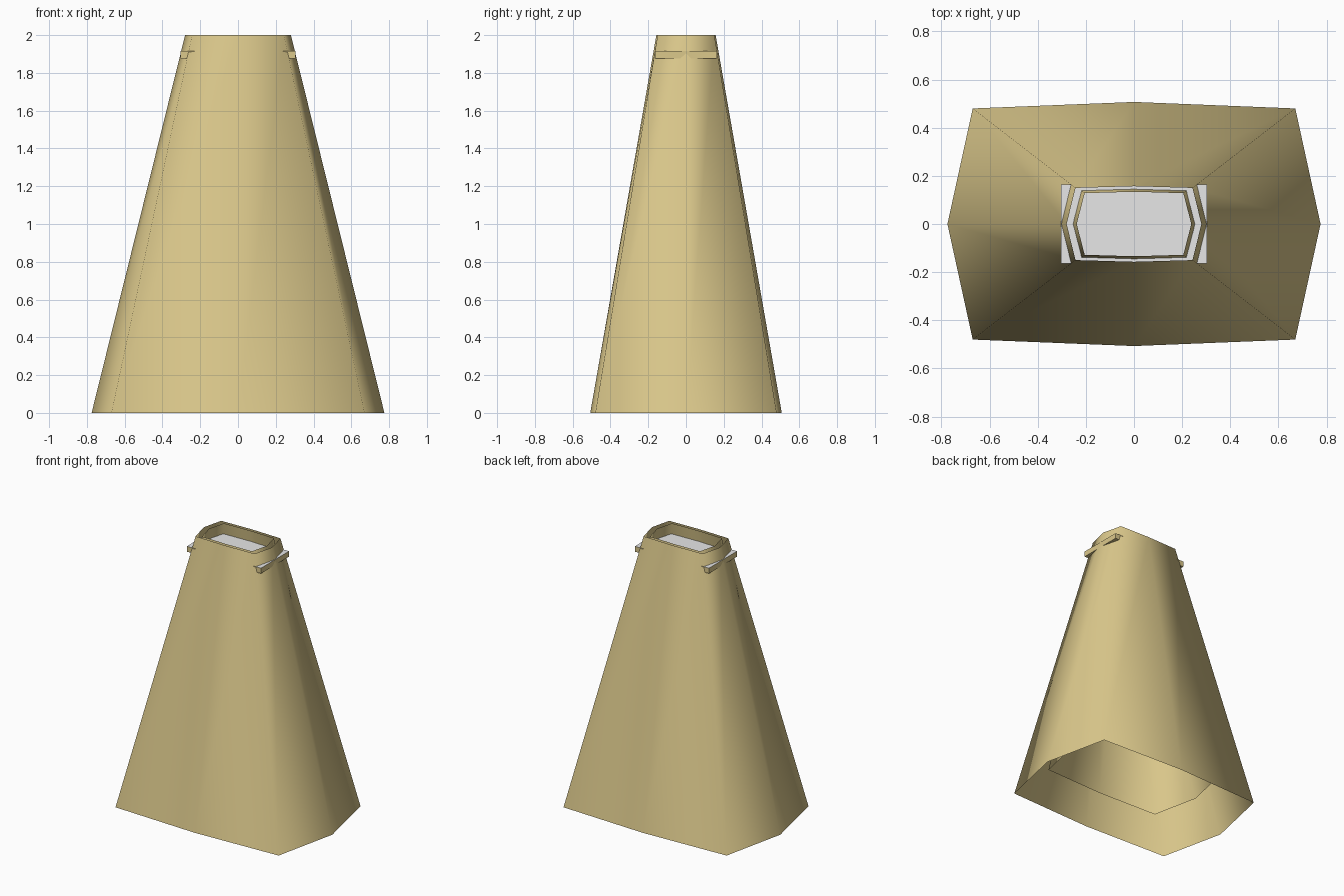
import bpy
import bmesh

if "Cube" in bpy.data.objects:
    bpy.data.objects.remove(bpy.data.objects["Cube"])


def material(name, rgb):
    m = bpy.data.materials.new(name)
    m.diffuse_color = (*rgb, 1)
    m.use_nodes = True
    m.node_tree.nodes["Principled BSDF"].inputs["Base Color"].default_value = m.diffuse_color
    return m


tan = material("tan_cloth", (0.71, 0.58, 0.26))
grey = material("light_grey", (0.8, 0.8, 0.8))


def ring(bm, mid_x, corner_x, corner_y, mid_y, z):
    """Eight-sided outline, bulging slightly in the middle of each side."""
    pts = [(mid_x, 0), (corner_x, corner_y), (0, mid_y), (-corner_x, corner_y),
           (-mid_x, 0), (-corner_x, -corner_y), (0, -mid_y), (corner_x, -corner_y)]
    return [bm.verts.new((x, y, z)) for x, y in pts]


def flared_shell(name, bottom, top):
    bm = bmesh.new()
    a, b = ring(bm, *bottom), ring(bm, *top)
    for i in range(8):
        j = (i + 1) % 8
        f = bm.faces.new((a[i], a[j], b[j], b[i]))
        f.smooth = True
    mesh = bpy.data.meshes.new(name)
    bm.to_mesh(mesh)
    bm.free()
    mesh.materials.append(tan)
    obj = bpy.data.objects.new(name, mesh)
    bpy.context.collection.objects.link(obj)
    return obj


# Outer skirt and the smaller lining inside it, both open at the ends
flared_shell("outer_skirt", (0.775, 0.67, 0.48, 0.507, 0), (0.28, 0.243, 0.15, 0.157, 2))
flared_shell("inner_skirt", (0.55, 0.476, 0.345, 0.363, 0.2), (0.238, 0.205, 0.128, 0.134, 2))

# Waist plate: its corners poke through the skirt, its top is grey
z0, z1 = 1.875, 1.915
bpy.ops.mesh.primitive_cube_add(size=1, location=(0, 0, (z0 + z1) / 2))
plate = bpy.context.object
plate.name = "waist_plate"
plate.scale = (0.608, 0.33, z1 - z0)
bpy.ops.object.transform_apply(location=False, rotation=False, scale=True)
plate.data.materials.append(tan)
plate.data.materials.append(grey)
for p in plate.data.polygons:
    p.material_index = 1 if p.normal.z > 0.5 else 0
